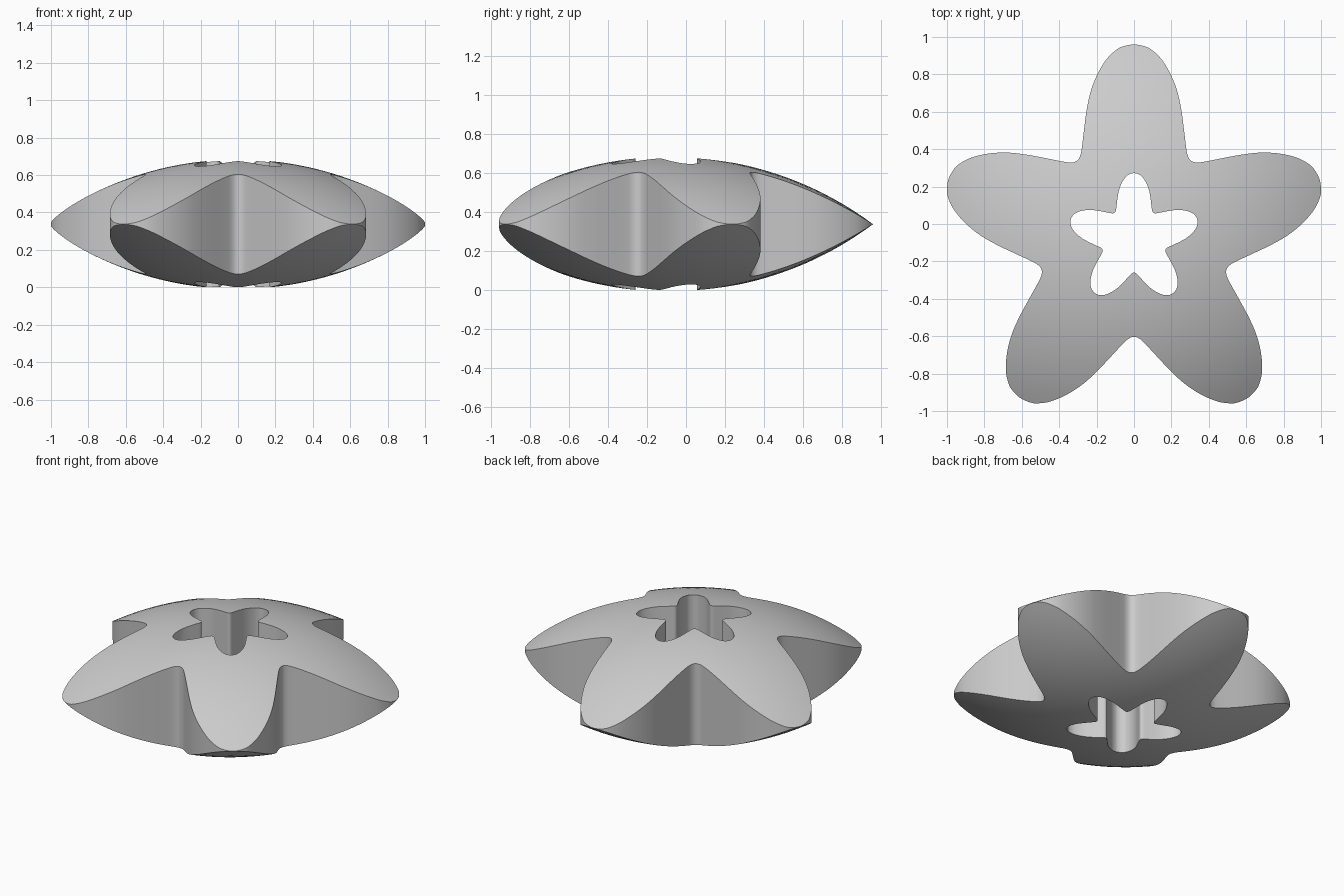
import bpy, bmesh, math
from mathutils import Vector, Matrix

if "Cube" in bpy.data.objects:
    bpy.data.objects.remove(bpy.data.objects["Cube"])

CENTRE_Y, MID_Z = -0.083, 0.3375
RIM, DOME = 1.043, 0.346          # lens radius and half height
HOLE, RINGS, SUB = 0.34, 14, 4    # hole is a scaled copy of the outline
SPHERE = (RIM ** 2 + DOME ** 2) / (2 * DOME)

# Half of one arm, tip to valley: (half width, distance along arm)
half_arm = [(0, 1.043), (.06, 1.032), (.1, 1.01), (.15, .96), (.2, .875),
            (.235, .78), (.255, .68), (.268, .58), (.279, .49),
            (.288, .446), (.3057, .4207)]


def star_outline():
    """Five mirrored arms joined by a closed smooth curve."""
    arm = [Vector(p) for p in reversed(half_arm)]
    arm += [Vector((-w, d)) for w, d in half_arm[1:-1]]
    pts = []
    for i in range(5):
        turn = Matrix.Rotation(math.radians(72 * i), 2)
        pts += [turn @ p for p in arm]
    n, out = len(pts), []
    for i in range(n):
        a, b, c, d = (pts[(i + k) % n] for k in (-1, 0, 1, 2))
        for s in range(SUB):
            t = s / SUB
            out.append(0.5 * (2 * b + (c - a) * t + (2 * a - 5 * b + 4 * c - d) * t ** 2
                              + (3 * b - a - 3 * c + d) * t ** 3))
    return out


def dome_height(r):
    r = min(r, RIM)
    return max(0.0, math.sqrt(SPHERE ** 2 - r * r) - (SPHERE - DOME))


outline = star_outline()
count = len(outline)
bm = bmesh.new()


def domed_sheet(side):
    """Rings from the hole to the outer outline, on the upper or lower dome."""
    rings = []
    for k in range(RINGS + 1):
        s = HOLE + (1 - HOLE) * k / RINGS
        rings.append([bm.verts.new((p.x * s, p.y * s + CENTRE_Y,
                                    MID_Z + side * dome_height(p.length * s)))
                      for p in outline])
    return rings


def bridge(a, b):
    for i in range(count):
        j = (i + 1) % count
        bm.faces.new((a[i], a[j], b[j], b[i]))


top, bottom = domed_sheet(1), domed_sheet(-1)
for sheet in (top, bottom):
    for k in range(RINGS):
        bridge(sheet[k], sheet[k + 1])
bridge(top[0], bottom[0])      # hole wall
bridge(top[-1], bottom[-1])    # outer wall
bmesh.ops.remove_doubles(bm, verts=bm.verts, dist=0.0002)
bmesh.ops.recalc_face_normals(bm, faces=bm.faces)

mesh = bpy.data.meshes.new("star_body")
bm.to_mesh(mesh)
bm.free()
star = bpy.data.objects.new("star_body", mesh)
bpy.context.collection.objects.link(star)

grey = bpy.data.materials.new("light_grey")
grey.diffuse_color = (0.6, 0.6, 0.6, 1)
grey.use_nodes = True
grey.node_tree.nodes["Principled BSDF"].inputs["Base Color"].default_value = grey.diffuse_color
mesh.materials.append(grey)

bpy.context.view_layer.objects.active = star
star.select_set(True)
bpy.ops.object.shade_smooth_by_angle(angle=math.radians(30))
